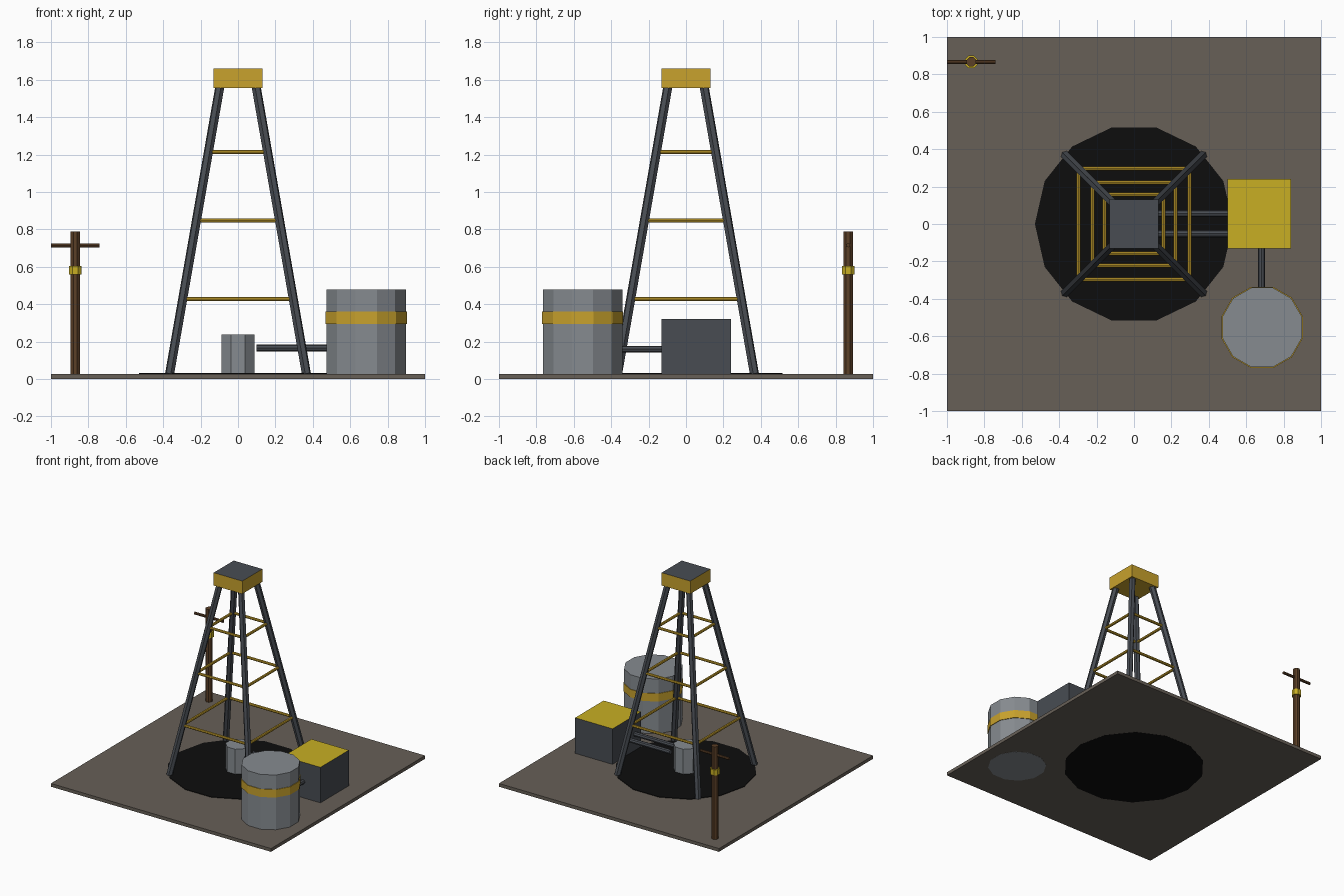
import bpy
import math
from mathutils import Vector

default = bpy.data.objects.get("Cube")
if default:
    bpy.data.objects.remove(default, do_unlink=True)


def material(name, rgb):
    m = bpy.data.materials.new(name)
    m.use_nodes = True
    m.diffuse_color = (*rgb, 1)
    m.node_tree.nodes["Principled BSDF"].inputs["Base Color"].default_value = (*rgb, 1)
    return m


EARTH = material("earth", (0.135, 0.115, 0.095))
OIL = material("oil black", (0.004, 0.004, 0.004))
STEEL = material("dark steel", (0.065, 0.073, 0.086))
TANK = material("pale grey metal", (0.24, 0.26, 0.28))
MUSTARD = material("mustard paint", (0.58, 0.36, 0.026))
YELLOW = material("bright yellow", (0.58, 0.43, 0.017))
WOOD = material("brown wood", (0.105, 0.05, 0.02))


def box(name, low, high, mat, top_mat=None):
    low, high = Vector(low), Vector(high)
    bpy.ops.mesh.primitive_cube_add(size=1, location=(low + high) / 2)
    ob = bpy.context.object
    ob.name = name
    ob.scale = high - low
    ob.data.materials.append(mat)
    if top_mat:
        ob.data.materials.append(top_mat)
        for face in ob.data.polygons:
            face.material_index = int(face.normal.z > 0.5)
    return ob


def drum(name, x, y, z0, z1, radius, sides, mat, flat_front=True):
    """Upright prism; flat_front turns a flat side towards the front."""
    bpy.ops.mesh.primitive_cylinder_add(vertices=sides, radius=radius, depth=z1 - z0,
                                        location=(x, y, (z0 + z1) / 2))
    ob = bpy.context.object
    ob.name = name
    # The primitive starts with a vertex on +y
    ob.rotation_euler.z = math.pi / sides if flat_front else 0
    ob.data.materials.append(mat)
    return ob


def rod(name, start, end, radius, mat, sides=8):
    start, end = Vector(start), Vector(end)
    axis = end - start
    bpy.ops.mesh.primitive_cylinder_add(vertices=sides, radius=radius, depth=axis.length,
                                        location=(start + end) / 2)
    ob = bpy.context.object
    ob.name = name
    ob.rotation_euler = axis.to_track_quat('Z', 'Y').to_euler()
    ob.data.materials.append(mat)
    return ob


# Ground and oil pool
GROUND = 0.028
box("ground_slab", (-1, -1, 0.001), (1, 1, GROUND), EARTH)
drum("oil_pool", 0, 0, 0, 0.032, 0.53, 14, OIL)

# Derrick legs and horizontal braces
FOOT, HEAD, FOOT_Z, HEAD_Z = 0.366, 0.096, 0.026, 1.57


def leg_offset(z):
    return FOOT + (HEAD - FOOT) * (z - FOOT_Z) / (HEAD_Z - FOOT_Z)


corners = [(-1, -1), (1, -1), (1, 1), (-1, 1)]
for i, (sx, sy) in enumerate(corners):
    rod(f"derrick_leg_{i + 1}", (sx * FOOT, sy * FOOT, FOOT_Z),
        (sx * HEAD, sy * HEAD, HEAD_Z), 0.025, STEEL, 6)
for level, z in enumerate((0.427, 0.847, 1.214)):
    r = leg_offset(z)
    for i, (sx, sy) in enumerate(corners):
        nx, ny = corners[(i + 1) % 4]
        rod(f"brace_{level + 1}_{i + 1}", (sx * r, sy * r, z), (nx * r, ny * r, z),
            0.011, MUSTARD)

# Crown block with a steel top
box("derrick_crown", (-0.13, -0.13, 1.555), (0.13, 0.13, 1.66), MUSTARD, STEEL)

# Wellhead
drum("wellhead", 0, 0, 0.028, 0.237, 0.095, 8, TANK)

# Pump house and its pipes
box("pump_house", (0.5, -0.13, 0.026), (0.84, 0.24, 0.32), STEEL, YELLOW)
for i, y in enumerate((0.056, -0.052)):
    rod(f"well_pipe_{i + 1}", (0.1, y, 0.166), (0.52, y, 0.166), 0.019, STEEL)
rod("tank_pipe", (0.682, -0.4, 0.16), (0.682, -0.1, 0.16), 0.018, STEEL)

# Storage tank with its painted band
drum("storage_tank", 0.685, -0.553, 0, 0.478, 0.22, 12, TANK)
drum("tank_band", 0.685, -0.553, 0.295, 0.36, 0.225, 12, MUSTARD)

# Utility pole
PX, PY = -0.87, 0.867
drum("pole", PX, PY, GROUND, 0.79, 0.027, 8, WOOD)
rod("pole_crossarm", (-1, PY, 0.715), (-0.74, PY, 0.715), 0.011, WOOD)
drum("pole_collar", PX, PY, 0.558, 0.605, 0.037, 8, YELLOW)
